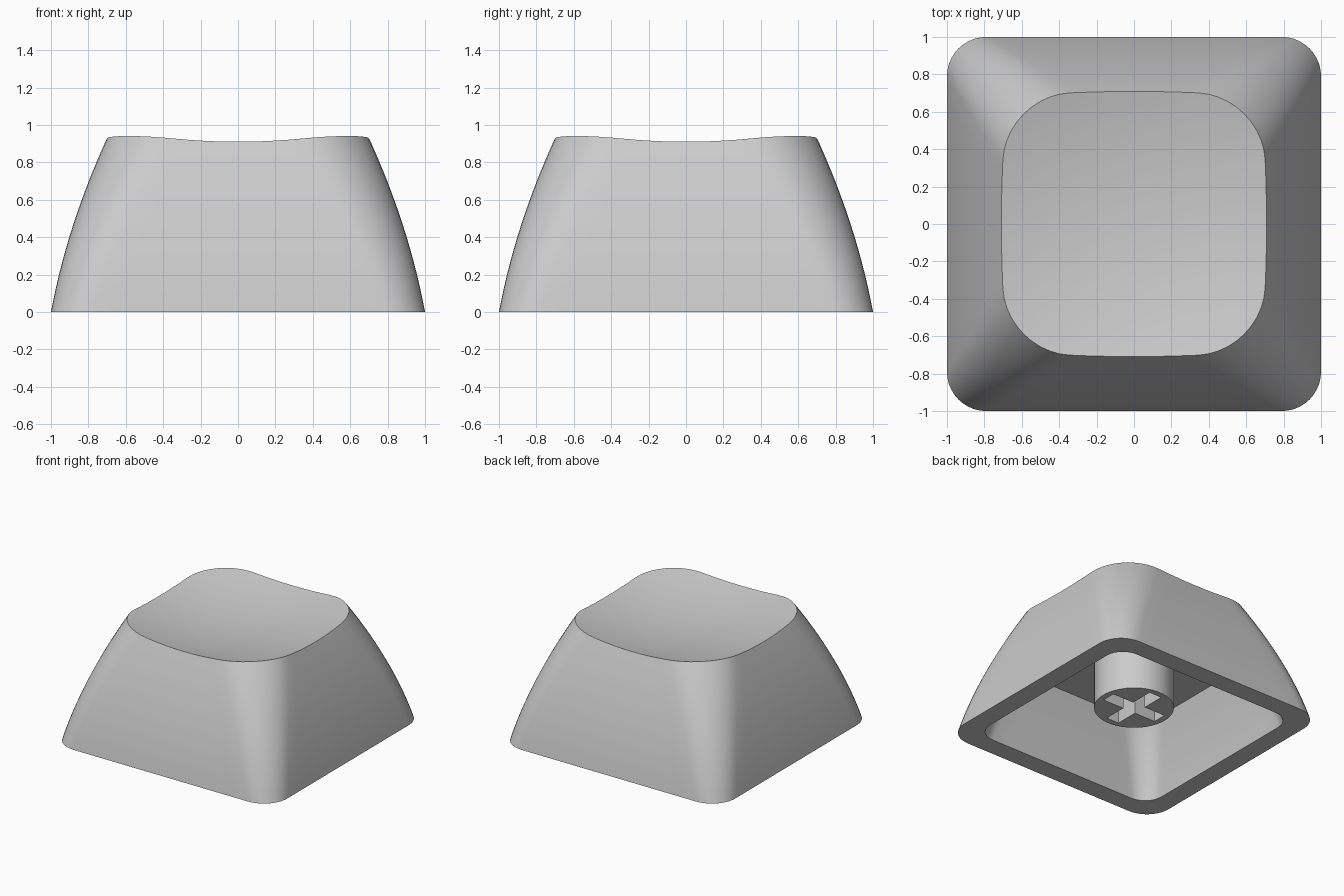
import bpy, bmesh, math

cube = bpy.data.objects.get("Cube")
if cube:
    bpy.data.objects.remove(cube, do_unlink=True)

grey = bpy.data.materials.new("plain grey plastic")
grey.use_nodes = True
COLOUR = (0.6, 0.6, 0.6, 1)
grey.diffuse_color = COLOUR
grey.node_tree.nodes["Principled BSDF"].inputs["Base Color"].default_value = COLOUR

ARC, SIDE = 10, 10            # segments per corner and per straight side
CEILING, STEM_BOTTOM = 0.57, 0.16


def rounded_square(half, radius):
    """Outline points, counter-clockwise, always the same count."""
    points = []
    c = half - radius
    for q in range(4):
        turn = q * math.pi / 2
        local = [(half, -c + 2 * c * i / SIDE) for i in range(SIDE)]
        for i in range(ARC):
            a = math.pi / 2 * i / ARC
            local.append((c + radius * math.cos(a), c + radius * math.sin(a)))
        for x, y in local:
            points.append((x * math.cos(turn) - y * math.sin(turn),
                           x * math.sin(turn) + y * math.cos(turn)))
    return points


def outer_half(z):
    return 1 - 0.186 * z - 0.147 * z * z


def outer_outline(z):
    return rounded_square(outer_half(z), 0.21 + 0.16 * z)


def dish(x, y):
    return 0.83 + 0.16 * (x * x + y * y)


def finish(name, bm):
    bmesh.ops.recalc_face_normals(bm, faces=bm.faces)
    mesh = bpy.data.meshes.new(name)
    bm.to_mesh(mesh)
    bm.free()
    mesh.materials.append(grey)
    obj = bpy.data.objects.new(name, mesh)
    bpy.context.collection.objects.link(obj)
    return obj


def activate(obj):
    bpy.ops.object.select_all(action='DESELECT')
    obj.select_set(True)
    bpy.context.view_layer.objects.active = obj


def smooth(obj):
    activate(obj)
    bpy.ops.object.shade_smooth_by_angle(angle=math.radians(30))


# Height at which each column of the side wall meets the dished top
count = 4 * (ARC + SIDE)
rim_heights = []
for i in range(count):
    z = 0.92
    for step in range(8):
        z = dish(*outer_outline(z)[i])
    rim_heights.append(z)

# Rings: dish from the middle out, outer wall down, inner wall up
WALL_STEPS, DISH_STEPS = 14, 10
rim = [(*outer_outline(z)[i], z) for i, z in enumerate(rim_heights)]
rings = []
for k in range(1, DISH_STEPS + 1):
    s = k / DISH_STEPS
    rings.append([(x * s, y * s, dish(x * s, y * s)) for x, y, z in rim])
for k in range(WALL_STEPS - 1, -1, -1):
    heights = [z * k / WALL_STEPS for z in rim_heights]
    rings.append([(*outer_outline(z)[i], z) for i, z in enumerate(heights)])
for k in range(9):
    z = CEILING * k / 8
    rings.append([(x, y, z) for x, y in
                  rounded_square(outer_half(z) - 0.16, 0.16 + 0.1 * z)])

# Key shell
bm = bmesh.new()
loops = [[bm.verts.new(p) for p in ring] for ring in rings]
for a, b in zip(loops, loops[1:]):
    for i in range(count):
        j = (i + 1) % count
        bm.faces.new((a[i], a[j], b[j], b[i]))
middle = bm.verts.new((0, 0, dish(0, 0)))
for i in range(count):
    bm.faces.new((middle, loops[0][i], loops[0][(i + 1) % count]))
bm.faces.new(loops[-1])
smooth(finish("key_shell", bm))


def prism(name, outline, low, high):
    bm = bmesh.new()
    face = bm.faces.new([bm.verts.new((x, y, low)) for x, y in outline])
    result = bmesh.ops.extrude_face_region(bm, geom=[face])
    for v in result["geom"]:
        if isinstance(v, bmesh.types.BMVert):
            v.co.z = high
    return finish(name, bm)


# Mounting stem with a cross-shaped socket
circle = [(0.3 * math.cos(math.tau * i / 48), 0.3 * math.sin(math.tau * i / 48))
          for i in range(48)]
stem = prism("mounting_stem", circle, STEM_BOTTOM, CEILING + 0.03)

L, W = 0.25, 0.057
cross = []
for q in range(4):
    c, s = round(math.cos(q * math.pi / 2)), round(math.sin(q * math.pi / 2))
    for x, y in ((L, -W), (L, W), (W, W)):
        cross.append((x * c - y * s, x * s + y * c))
cutter = prism("cross_cutter", cross, STEM_BOTTOM - 0.1, CEILING - 0.02)
cutter.hide_render = True

cut = stem.modifiers.new("socket", 'BOOLEAN')
cut.operation = 'DIFFERENCE'
cut.solver = 'EXACT'
cut.object = cutter
activate(stem)
bpy.ops.object.modifier_apply(modifier=cut.name)
bpy.data.objects.remove(cutter, do_unlink=True)
smooth(stem)
